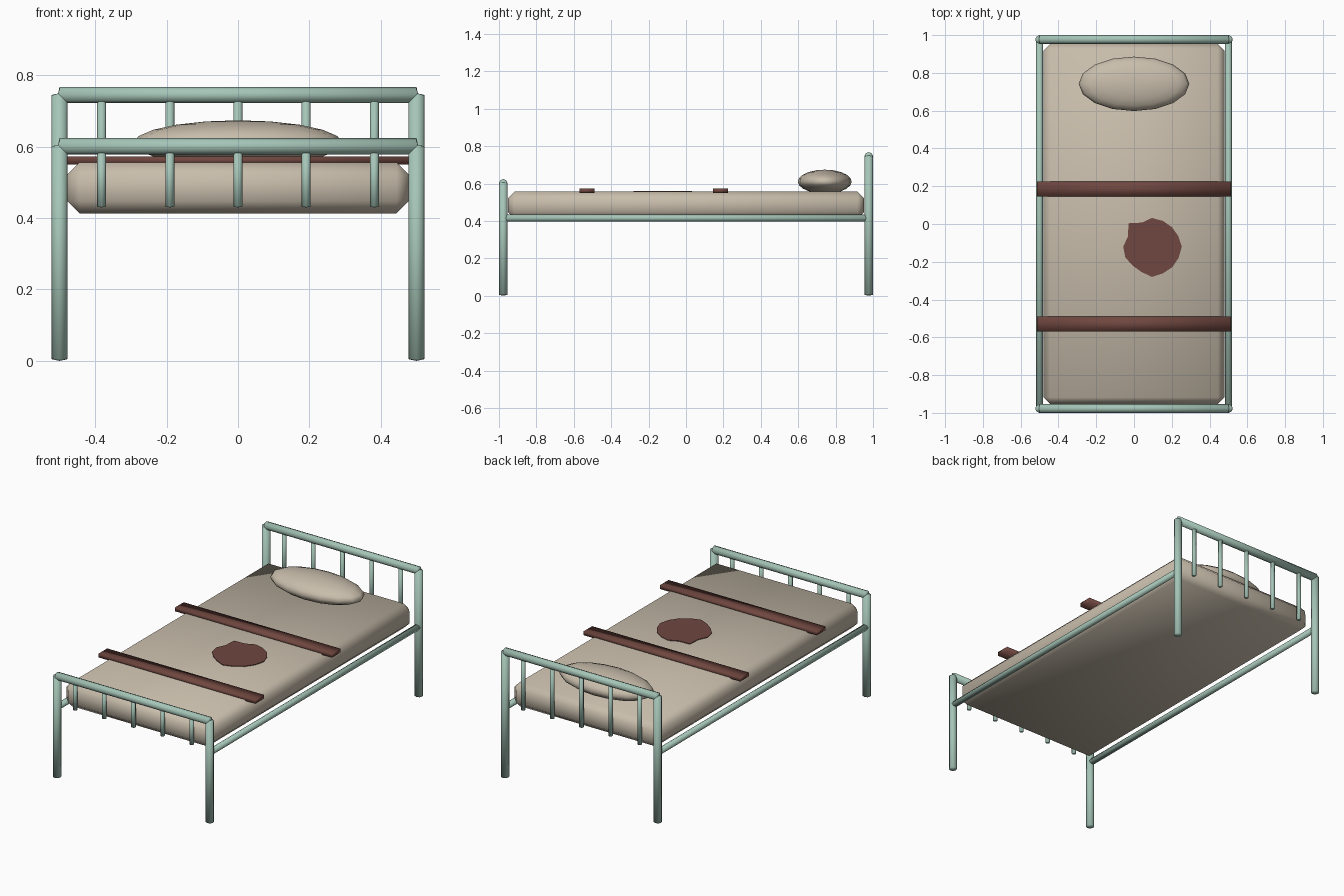
import bpy, bmesh, math
from mathutils import Vector

if "Cube" in bpy.data.objects:
    bpy.data.objects.remove(bpy.data.objects["Cube"], do_unlink=True)


def material(name, rgb):
    mat = bpy.data.materials.new(name)
    mat.use_nodes = True
    color = (*rgb, 1)
    mat.diffuse_color = color
    bsdf = next(n for n in mat.node_tree.nodes if n.type == 'BSDF_PRINCIPLED')
    bsdf.inputs["Base Color"].default_value = color
    return mat


TEAL = material("pale_teal_paint", (0.38, 0.56, 0.48))
CREAM = material("worn_cream_fabric", (0.58, 0.51, 0.41))
BROWN = material("dark_red_brown", (0.16, 0.062, 0.05))


def finish(bm, name, mat, smooth=True):
    bmesh.ops.recalc_face_normals(bm, faces=bm.faces)
    mesh = bpy.data.meshes.new(name)
    for face in bm.faces:
        face.smooth = smooth
    bm.to_mesh(mesh)
    bm.free()
    mesh.materials.append(mat)
    obj = bpy.data.objects.new(name, mesh)
    bpy.context.collection.objects.link(obj)
    return obj


def tube(name, start, end, radius, bulge=0.005):
    """Eight-sided tube with slightly pointed end caps."""
    start, end = Vector(start), Vector(end)
    axis = end - start
    bm = bmesh.new()
    bmesh.ops.create_cone(bm, cap_ends=True, cap_tris=False, segments=8,
                          radius1=radius, radius2=radius, depth=axis.length)
    caps = [f for f in bm.faces if len(f.verts) == 8]
    for v in bmesh.ops.poke(bm, faces=caps)["verts"]:
        v.co.z += math.copysign(bulge, v.co.z)
    mesh_obj = finish(bm, name, TEAL)
    mesh_obj.rotation_mode = 'QUATERNION'
    mesh_obj.rotation_quaternion = Vector((0, 0, 1)).rotation_difference(axis)
    mesh_obj.location = (start + end) / 2
    return mesh_obj


def box(name, size, center, mat, bevel=0):
    bm = bmesh.new()
    bmesh.ops.create_cube(bm, size=1)
    for v in bm.verts:
        v.co = Vector(a * b for a, b in zip(v.co, size)) + Vector(center)
    if bevel:
        bmesh.ops.bevel(bm, geom=bm.edges[:], offset=bevel, segments=1,
                        affect='EDGES')
    return finish(bm, name, mat)


# Head and foot frames: posts, top rail and spindles
HALF_W, HALF_L = 0.5, 0.977
for end_name, y, top in (("head", HALF_L, 0.745), ("foot", -HALF_L, 0.601)):
    for side, x in (("left", HALF_W), ("right", -HALF_W)):
        tube(f"{end_name}_post_{side}", (x, y, 0.005), (x, y, top), 0.023)
    tube(f"{end_name}_top_rail", (-HALF_W, y, top), (HALF_W, y, top), 0.023)
    for i in range(5):
        x = (i - 2) * 0.191
        tube(f"{end_name}_spindle_{i + 1}", (x, y, 0.432), (x, y, top - 0.018),
             0.0125, 0.002)

# Side rails
for side, x in (("left", HALF_W), ("right", -HALF_W)):
    tube(f"side_rail_{side}", (x, -HALF_L, 0.415), (x, HALF_L, 0.415), 0.018)

# Mattress with chamfered edges
box("mattress", (0.958, 1.906, 0.143), (0, 0, 0.4845), CREAM, 0.035)

# Pillow
bm = bmesh.new()
bmesh.ops.create_uvsphere(bm, u_segments=16, v_segments=10, radius=1)
bmesh.ops.scale(bm, vec=(0.293, 0.144, 0.064), verts=bm.verts)
bmesh.ops.translate(bm, vec=(0, 0.742, 0.61), verts=bm.verts)
finish(bm, "pillow", CREAM)

# Restraining straps
for name, y in (("upper_strap", 0.185), ("lower_strap", -0.53)):
    box(name, (1.026, 0.08, 0.023), (0, y, 0.5615), BROWN)

# Irregular stain, a thin plate on the mattress
radii = (.158, .15, .148, .148, .152, .138, .175, .138,
         .152, .152, .143, .145, .16, .153, .153, .153)
bm = bmesh.new()
outline = []
for i, r in enumerate(radii):
    a = math.tau * i / len(radii)
    outline.append(bm.verts.new((0.095 + r * math.cos(a),
                                 -0.12 + r * math.sin(a), 0.553)))
base = bm.faces.new(outline)
grown = bmesh.ops.extrude_face_region(bm, geom=[base])["geom"]
for v in grown:
    if isinstance(v, bmesh.types.BMVert):
        v.co.z += 0.007
if base.is_valid is False or len([f for f in bm.faces if len(f.verts) == len(radii)]) < 2:
    bm.faces.new(outline)
finish(bm, "stain", BROWN, smooth=False)
